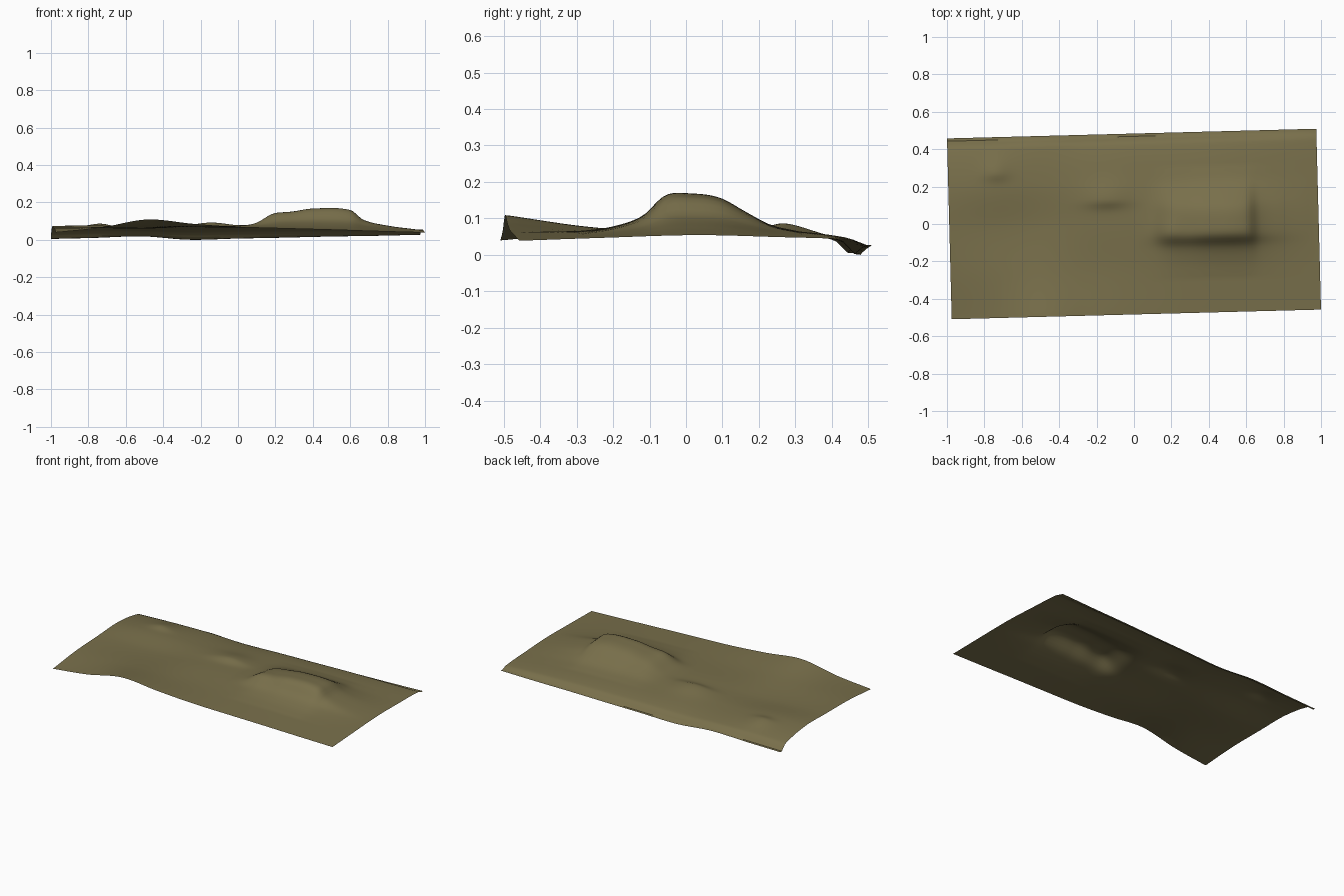
import bpy, bmesh, math
from mathutils import Vector, Matrix

cube = bpy.data.objects.get("Cube")
if cube:
    bpy.data.objects.remove(cube, do_unlink=True)

LENGTH, WIDTH = 1.975, 0.967
COLUMNS, ROWS = 110, 64


def smooth_curve(knots, values, t):
    """Cubic through the points, held level beyond both ends."""
    if t <= knots[0]:
        return values[0]
    if t >= knots[-1]:
        return values[-1]
    last = len(knots) - 1
    i = max(k for k in range(last) if knots[k] <= t)

    def slope(k):
        a, b = max(k - 1, 0), min(k + 1, last)
        return (values[b] - values[a]) / (knots[b] - knots[a])

    span = knots[i + 1] - knots[i]
    s = (t - knots[i]) / span
    rise = values[i + 1] - values[i]
    start, end = slope(i) * span, slope(i + 1) * span
    return values[i] + s * (start + s * (3 * rise - 2 * start - end
                                         + s * (start + end - 2 * rise)))


# Rolling ground: heights in thousandths along strips from front to back
strip_x = [-1 + k / 4 for k in range(9)]
strips = {
    -0.48: (40, 66, 110, 87, 70, 62, 55, 47, 40),
    -0.25: (62, 70, 78, 70, 68, 68, 64, 56, 48),
    0.0: (70, 65, 62, 72, 76, 80, 80, 68, 55),
    0.22: (74, 78, 68, 70, 70, 72, 70, 60, 50),
    0.43: (42, 48, 48, 40, 44, 46, 48, 46, 42),
    0.47: (6, 12, 20, 3, 8, 13, 19, 23, 29),
    0.484: (6, 12, 20, 2, 8, 13, 19, 23, 29),
}

# Long hill: crest height along x, and a steeper front in cross-section
crest_x = (0, 0.1, 0.2, 0.3, 0.4, 0.6, 0.67, 0.8, 0.95)
crest_z = (0, 0.012, 0.055, 0.072, 0.086, 0.083, 0.036, 0.012, 0)
side_y = (-0.3, -0.2, -0.13, -0.07, 0, 0.08, 0.15, 0.22, 0.3)
side_h = (0, 0.15, 0.4, 0.97, 1, 0.88, 0.5, 0.15, 0)


def knoll(x, y, cx, cy, rx, front, back, height):
    """Small mound with its own front and back steepness."""
    ry = front if y < cy else back
    return height * math.exp(-((x - cx) / rx) ** 2 - ((y - cy) / ry) ** 2)


def ground_height(x, y):
    across = [smooth_curve(strip_x, row, x) / 1000 for row in strips.values()]
    z = smooth_curve(list(strips), across, y)
    z += smooth_curve(crest_x, crest_z, x) * smooth_curve(side_y, side_h, y)
    z += knoll(x, y, -0.14, 0.13, 0.12, 0.04, 0.1, 0.02)
    z += knoll(x, y, -0.73, 0.29, 0.07, 0.04, 0.08, 0.015)
    z += knoll(x, y, 0.17, -0.05, 0.07, 0.05, 0.07, 0.012)
    return z


# Terrain sheet, turned slightly
bm = bmesh.new()
bmesh.ops.create_grid(bm, x_segments=COLUMNS, y_segments=ROWS, size=0.5)
for v in bm.verts:
    x, y = v.co.x * LENGTH, v.co.y * WIDTH
    v.co = Vector((x, y, ground_height(x, y)))
bmesh.ops.rotate(bm, verts=bm.verts, cent=(0, 0, 0),
                 matrix=Matrix.Rotation(math.radians(1.5), 3, 'Z'))
lowest = min(v.co.z for v in bm.verts)
bmesh.ops.translate(bm, verts=bm.verts, vec=(0, 0, -lowest))
mesh = bpy.data.meshes.new("terrain")
bm.to_mesh(mesh)
bm.free()
terrain = bpy.data.objects.new("terrain", mesh)
bpy.context.collection.objects.link(terrain)

# Olive earth
earth = bpy.data.materials.new("olive_earth")
earth.use_nodes = True
olive = (0.19, 0.16, 0.07, 1)
earth.diffuse_color = olive
shader = earth.node_tree.nodes["Principled BSDF"]
shader.inputs["Base Color"].default_value = olive
mesh.materials.append(earth)

bpy.context.view_layer.objects.active = terrain
terrain.select_set(True)
bpy.ops.object.shade_smooth_by_angle(angle=math.radians(40))
